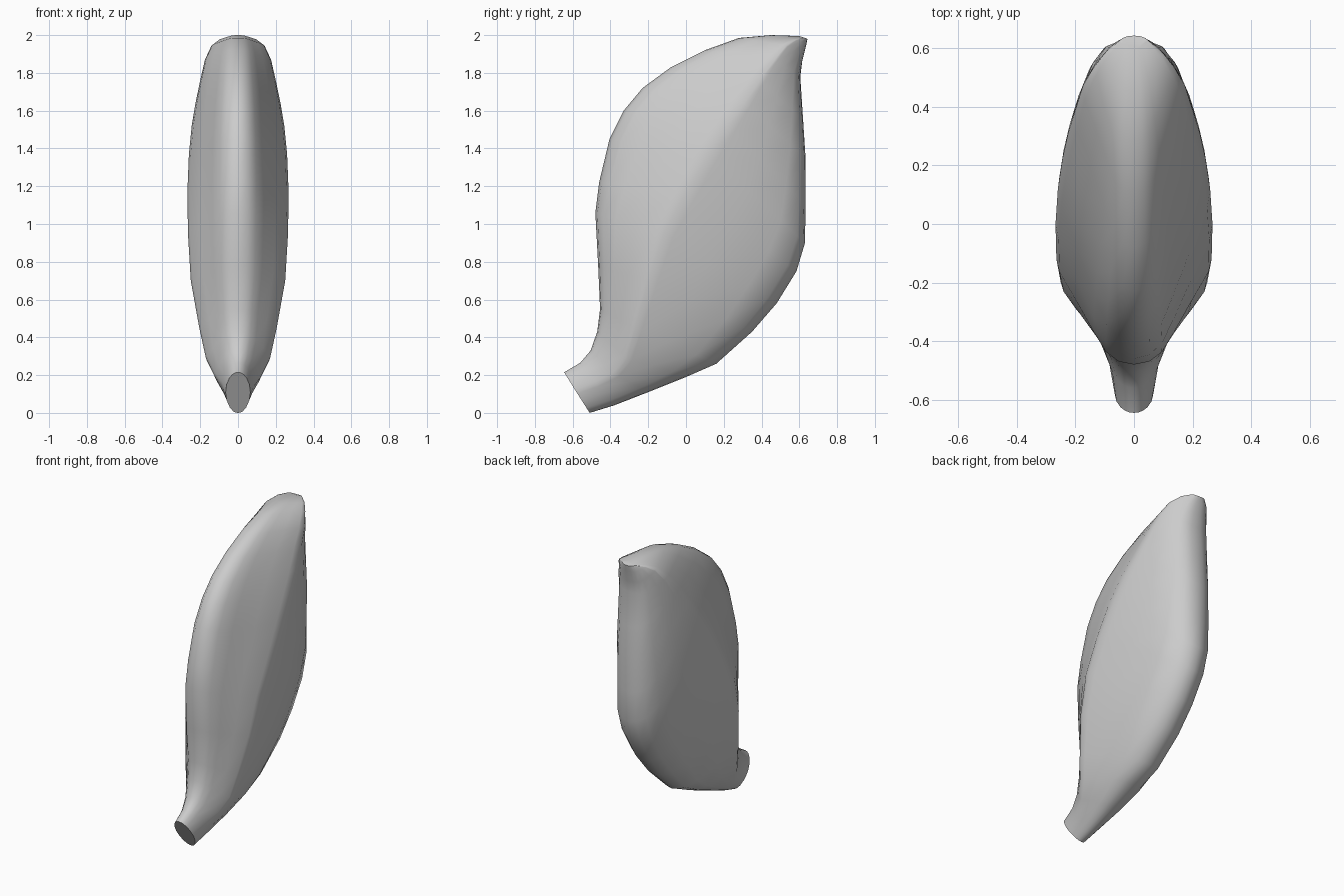
import bpy, bmesh, math

if "Cube" in bpy.data.objects:
    bpy.data.objects.remove(bpy.data.objects["Cube"])

# Stations along the pod: front edge (y,z), side ridge (x,y,z), back edge (y,z)
stations = [
    (-.645, .215, .065, -.58, .11, -.51, .0),
    (-.56, .265, .085, -.47, .15, -.38, .04),
    (-.505, .33, .125, -.37, .20, -.20, .11),
    (-.47, .43, .17, -.31, .29, .0, .19),
    (-.455, .55, .205, -.27, .45, .16, .26),
    (-.465, .78, .25, -.20, .70, .35, .43),
    (-.48, 1.06, .265, -.12, .95, .48, .58),
    (-.46, 1.22, .268, .0, 1.17, .585, .75),
    (-.405, 1.45, .26, .12, 1.37, .63, .90),
    (-.33, 1.60, .245, .22, 1.52, .633, 1.10),
    (-.23, 1.72, .225, .31, 1.64, .633, 1.35),
    (-.08, 1.83, .20, .39, 1.76, .62, 1.55),
    (.10, 1.92, .175, .47, 1.87, .605, 1.78),
    (.28, 1.985, .14, .53, 1.945, .615, 1.86),
    (.45, 2.0, .10, .58, 1.975, .635, 1.94),
    (.60, 1.995, .05, .625, 1.987, .643, 1.98),
]
# Half section: position along edge-to-ridge, fraction of ridge width
front_half = [(0, 0), (.03, .2), (.12, .36), (.3, .51), (.6, .74), (.88, .96), (1, 1)]
back_half = [(.08, .98), (.4, .84), (.75, .62), (.92, .42), (.98, .2), (1, 0)]


def half_section(i, s):
    fy, fz, w, ry, rz, by, bz = s
    k = max(0, 1 - i / 4)          # stem end is rounder
    pts = []
    for t, f in front_half:
        e = math.sqrt(max(0, 1 - (1 - t) ** 2))
        pts.append((w * (f + (e - f) * k), fy + (ry - fy) * t, fz + (rz - fz) * t))
    for t, f in back_half:
        e = math.sqrt(max(0, 1 - t * t))
        pts.append((w * (f + (e - f) * k), ry + (by - ry) * t, rz + (bz - rz) * t))
    return pts


# Loft mirrored sections into a closed pod
bm = bmesh.new()
rings = []
for i, s in enumerate(stations):
    half = half_section(i, s)
    loop = half + [(-x, y, z) for x, y, z in reversed(half[1:-1])]
    rings.append([bm.verts.new(p) for p in loop])
n = len(rings[0])
for a, b in zip(rings, rings[1:]):
    for j in range(n):
        bm.faces.new((a[j], a[(j + 1) % n], b[(j + 1) % n], b[j]))
bm.faces.new(rings[0])
bm.faces.new(rings[-1])
bmesh.ops.recalc_face_normals(bm, faces=bm.faces)
mesh = bpy.data.meshes.new("pod")
bm.to_mesh(mesh)
bm.free()
pod = bpy.data.objects.new("pod", mesh)
bpy.context.collection.objects.link(pod)
bpy.context.view_layer.objects.active = pod
pod.select_set(True)
bpy.ops.object.shade_smooth_by_angle(angle=math.radians(50))
